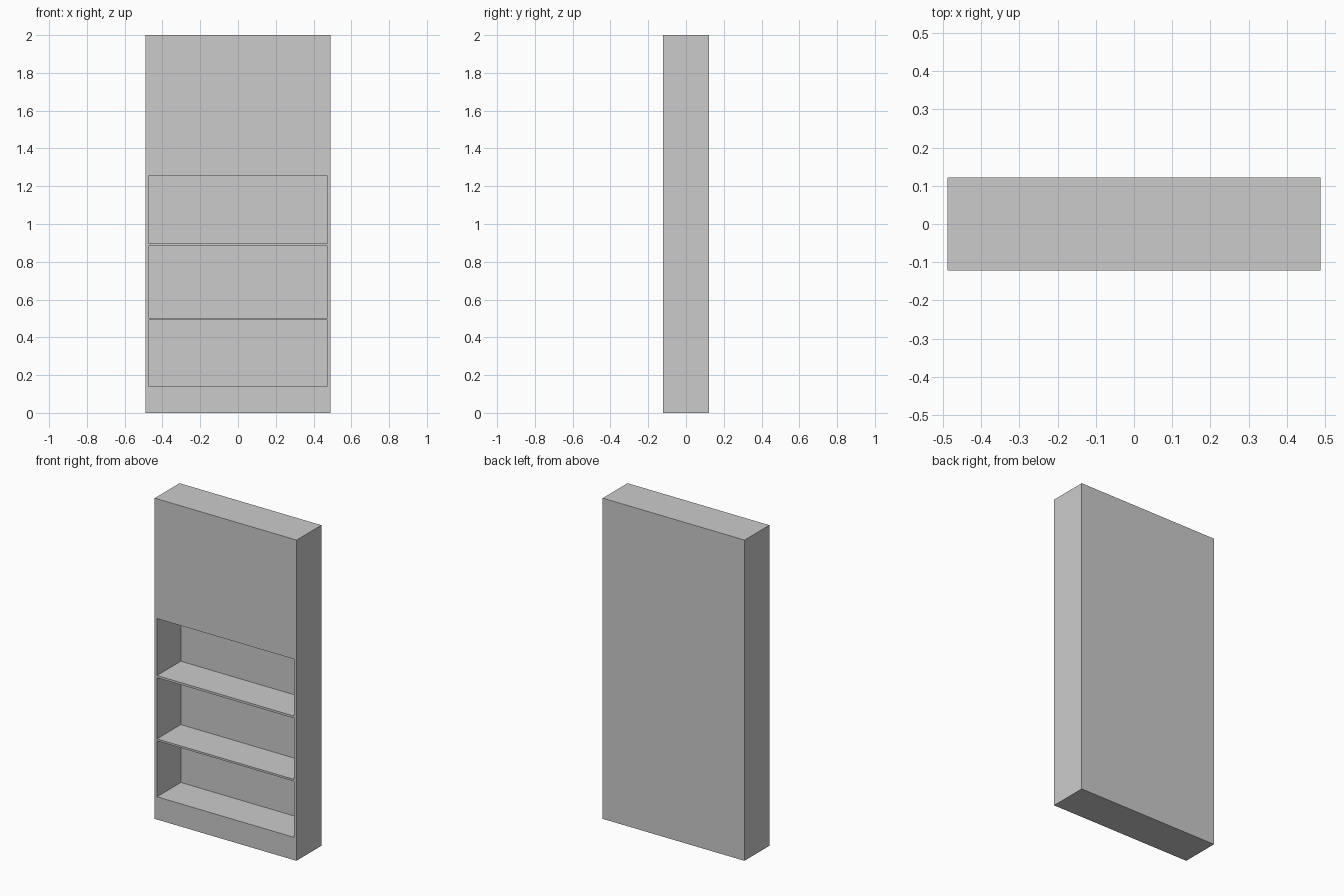
import bpy

if "Cube" in bpy.data.objects:
    bpy.data.objects.remove(bpy.data.objects["Cube"])

W, D, H = 0.978, 0.244, 2.0      # outer size
BOARD, BACK = 0.016, 0.01        # side board and back panel thickness
BAYS = [(0.142, 0.491), (0.503, 0.884), (0.898, 1.253)]  # bottom and top of each open bay


def box(name, lo, hi):
    bpy.ops.mesh.primitive_cube_add(size=1, location=[(a + b) / 2 for a, b in zip(lo, hi)])
    ob = bpy.context.object
    ob.name = name
    ob.scale = [b - a for a, b in zip(lo, hi)]
    bpy.ops.object.transform_apply(location=True, rotation=False, scale=True)
    return ob


# Cabinet body with closed top section and plinth
body = box("bookcase_body", (-W / 2, -D / 2, 0), (W / 2, D / 2, H))

# Open shelf bays, recessed from the front up to the back panel
for i, (z0, z1) in enumerate(BAYS):
    cutter = box(f"bay_cutter_{i + 1}",
                 (-W / 2 + BOARD, -D / 2 - 0.1, z0),
                 (W / 2 - BOARD, D / 2 - BACK, z1))
    cutter.hide_render = True
    mod = body.modifiers.new(f"bay_{i + 1}", 'BOOLEAN')
    mod.operation = 'DIFFERENCE'
    mod.solver = 'EXACT'
    mod.object = cutter
    bpy.context.view_layer.objects.active = body
    bpy.ops.object.modifier_apply(modifier=mod.name)
    bpy.data.objects.remove(cutter, do_unlink=True)
